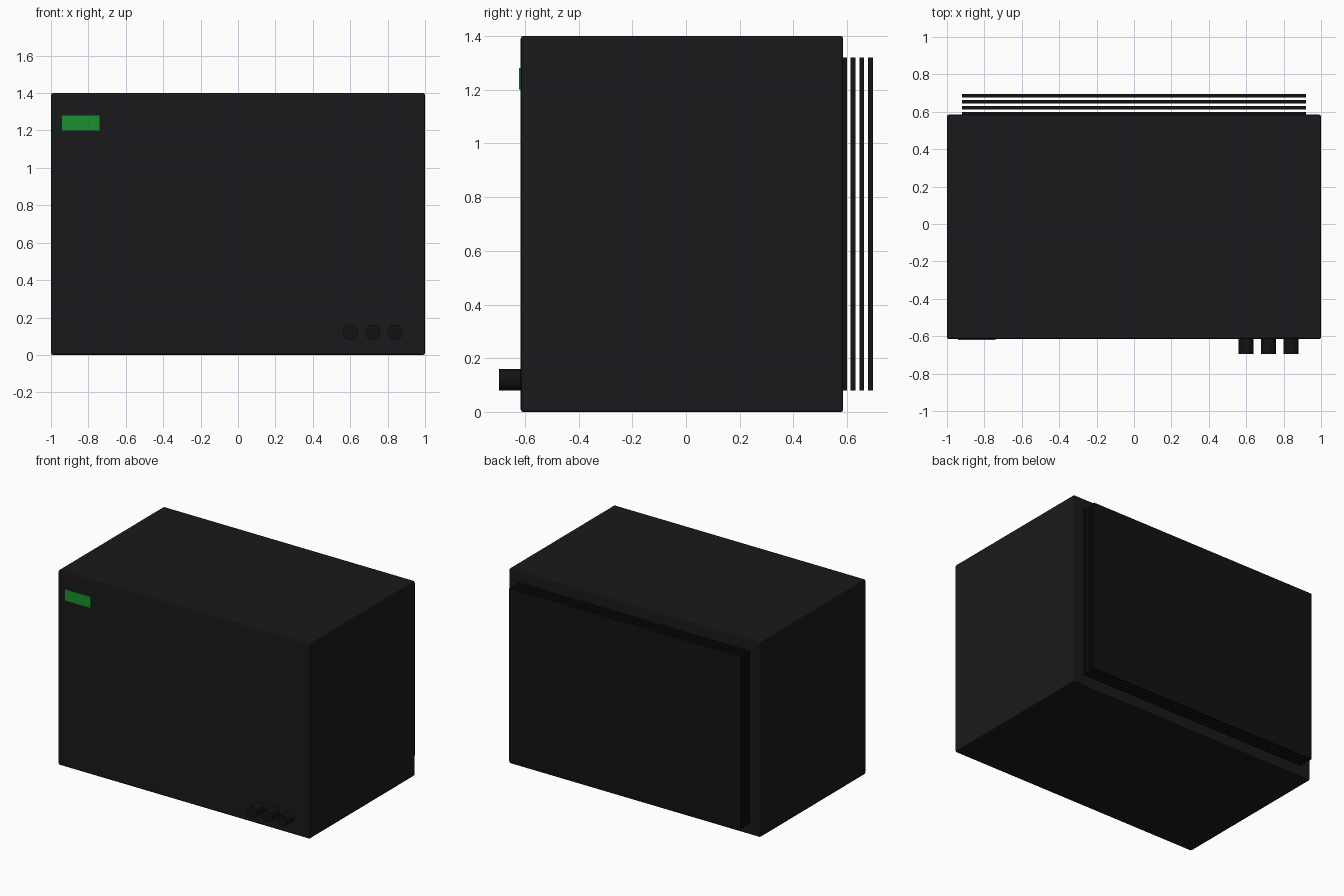
import bpy
from math import pi

if "Cube" in bpy.data.objects:
    bpy.data.objects.remove(bpy.data.objects["Cube"])


def material(name, rgb):
    m = bpy.data.materials.new(name)
    m.diffuse_color = (*rgb, 1)
    m.use_nodes = True
    m.node_tree.nodes["Principled BSDF"].inputs["Base Color"].default_value = m.diffuse_color
    return m


SHELL = material("shell_black", (0.01, 0.01, 0.012))
DARK = material("dark_metal", (0.006, 0.006, 0.006))
GREEN = material("display_green", (0.01, 0.28, 0.025))


def box(name, lo, hi, mat, bevel=0):
    """Box between two opposite corners."""
    bpy.ops.mesh.primitive_cube_add(size=1, location=[(a + b) / 2 for a, b in zip(lo, hi)])
    ob = bpy.context.object
    ob.name = name
    ob.scale = [b - a for a, b in zip(lo, hi)]
    bpy.ops.object.transform_apply(location=False, rotation=False, scale=True)
    ob.data.materials.append(mat)
    if bevel:
        mod = ob.modifiers.new("soft_edges", 'BEVEL')
        mod.width = bevel
        mod.segments = 2
    return ob


# Main housing with slightly softened edges
FRONT, BACK = -0.615, 0.585
box("housing", (-1, FRONT, 0), (1, BACK, 1.4), SHELL, bevel=0.01)

# Green display on the front, upper left
box("display", (-0.94, FRONT - 0.006, 1.2), (-0.74, FRONT + 0.01, 1.28), GREEN)

# Cooling plates stacked behind the housing
for i in range(4):
    y = 0.59 + i * 0.032
    box(f"cooling_plate_{i + 1}", (-0.92, y - 0.009, 0.08), (0.92, y + 0.009, 1.32), DARK)

# Control knobs on the front, lower right
for i in range(3):
    bpy.ops.mesh.primitive_cylinder_add(
        vertices=32, radius=0.04, depth=0.09,
        location=(0.6 + i * 0.12, -0.65, 0.12), rotation=(pi / 2, 0, 0))
    knob = bpy.context.object
    knob.name = f"knob_{i + 1}"
    knob.data.materials.append(DARK)
    bpy.ops.object.shade_smooth_by_angle()
